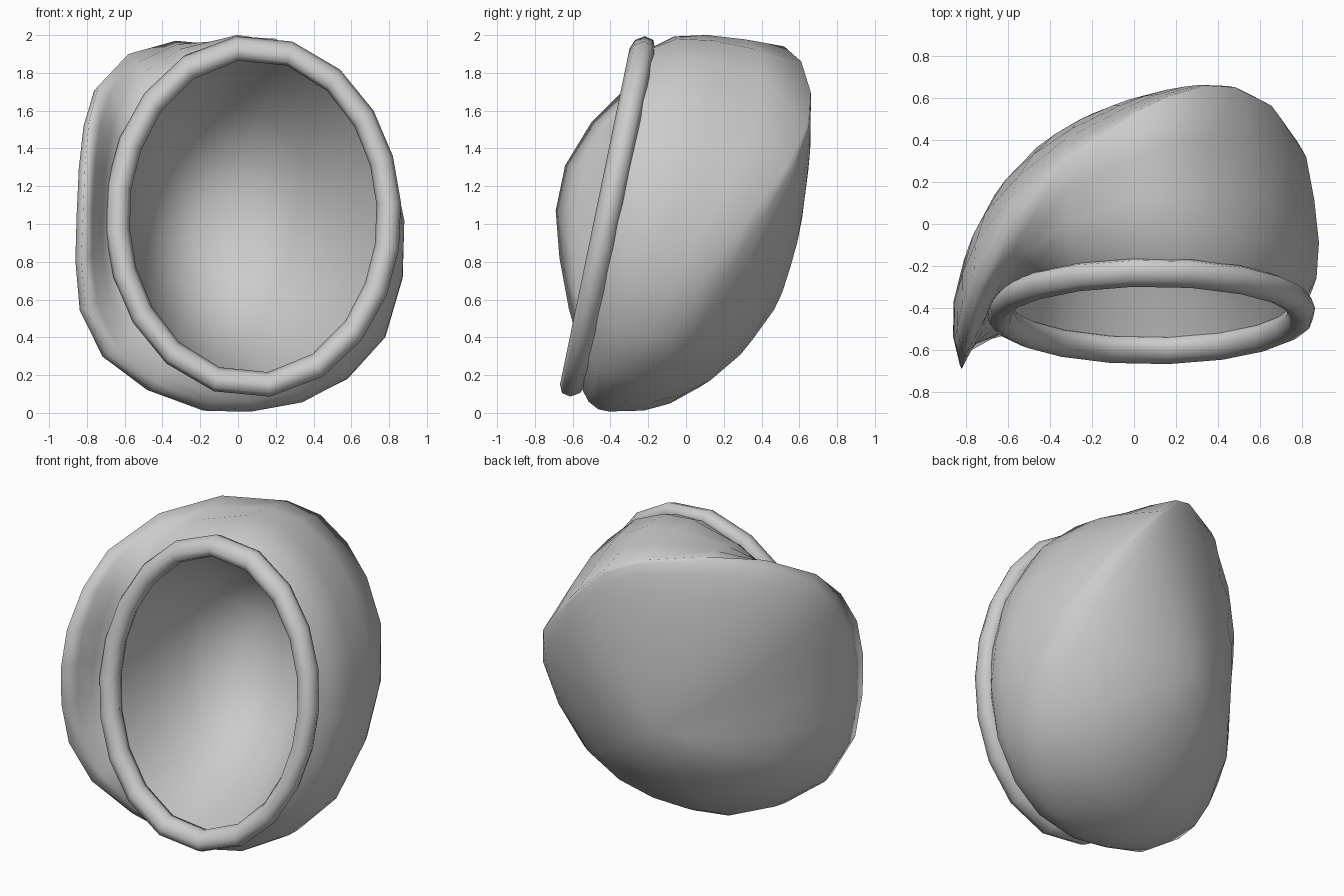
import bpy, bmesh, math
from mathutils import Vector

if "Cube" in bpy.data.objects:
    bpy.data.objects.remove(bpy.data.objects["Cube"])

grey = bpy.data.materials.new("plain grey")
grey.diffuse_color = (0.6, 0.6, 0.6, 1)
grey.use_nodes = True
grey.node_tree.nodes["Principled BSDF"].inputs["Base Color"].default_value = grey.diffuse_color

# crest loop where the sleeve turns over into the back dome
CREST = [Vector(p) for p in [
    (-0.82, -0.69, 1.07), (-0.81, -0.64, 1.31), (-0.79, -0.50, 1.54),
    (-0.74, -0.31, 1.73), (-0.58, 0.00, 1.90), (-0.33, 0.30, 1.97),
    (0.00, 0.52, 1.94), (0.18, 0.61, 1.86), (0.34, 0.66, 1.70),
    (0.50, 0.64, 1.52), (0.68, 0.53, 1.30), (0.82, 0.32, 1.02),
    (0.86, 0.10, 0.72), (0.78, -0.08, 0.40), (0.58, -0.20, 0.18),
    (0.34, -0.29, 0.06), (0.07, -0.34, 0.01), (-0.15, -0.39, 0.01),
    (-0.45, -0.47, 0.12), (-0.69, -0.55, 0.30), (-0.81, -0.62, 0.55),
    (-0.83, -0.67, 0.82)]]
APEX = Vector((-0.15, 0.53, 0.85))
NORMAL = Vector((-0.33, 0.9, -0.1)).normalized()
RIM = Vector((0.08, -0.415, 1.04))
SLOPE = 0.207
ANGLES = [math.atan2(p.z - RIM.z, p.x - RIM.x) for p in CREST]
SEGS = 20
EVEN = [2 * math.pi * (i + 0.3) / SEGS for i in range(SEGS)]


def rim_point(a, grow=0.0, back=0.0):
    """Point on the tilted oval opening, in the front-view direction a."""
    rx, rz = 0.72 + grow, 0.895 + grow
    r = 1 / math.hypot(math.cos(a) / rx, math.sin(a) / rz)
    x, z = r * math.cos(a), r * math.sin(a)
    return RIM + Vector((x, z * SLOPE + back, z))


def dome_point(c, t):
    """Curve from crest point c to the apex, level where it meets the apex."""
    d = c - APEX
    h = -d.dot(NORMAL)
    p1 = c + NORMAL * max(0, 0.6 * h - 0.07)
    p2 = APEX + (d + NORMAL * h) * 0.45
    s = 1 - t
    return c * s**3 + p1 * 3 * s * s * t + p2 * 3 * s * t * t + APEX * t**3


def make(name, rings, apex=None, closed=False):
    """Skin a list of rings, with an optional closing point."""
    bm = bmesh.new()
    loops = [[bm.verts.new(p) for p in ring] for ring in rings]
    n = len(loops[0])
    pairs = list(zip(loops, loops[1:]))
    if closed:
        pairs.append((loops[-1], loops[0]))
    for a, b in pairs:
        for i in range(n):
            j = (i + 1) % n
            bm.faces.new((a[i], a[j], b[j], b[i]))
    if apex is not None:
        v = bm.verts.new(apex)
        for i in range(n):
            bm.faces.new((loops[-1][i], loops[-1][(i + 1) % n], v))
    for f in bm.faces:
        f.smooth = True
    bmesh.ops.recalc_face_normals(bm, faces=bm.faces)
    me = bpy.data.meshes.new(name)
    bm.to_mesh(me)
    bm.free()
    me.materials.append(grey)
    ob = bpy.data.objects.new(name, me)
    bpy.context.collection.objects.link(ob)
    return ob


# outer shell: bulging sleeve from opening to crest, then the back dome
rings = [[rim_point(a, 0.0, 0.04) for a in ANGLES]]
for t in (0.15, 0.4, 0.7):
    ring = []
    for a, c in zip(ANGLES, CREST):
        p = rim_point(a, 0.03, 0.06).lerp(c, t)
        out = Vector((math.cos(a), 0, math.sin(a)))
        side = 1 - max(0, -math.cos(a)) * 1.2
        ring.append(p + out * 0.055 * math.sin(math.pi * t ** 0.7) * side)
    rings.append(ring)
rings.append(CREST)
for t in (0.1, 0.22, 0.36, 0.52, 0.7, 0.86):
    rings.append([dome_point(c, t) for c in CREST])
make("outer_shell", rings, APEX)

# inner lining: deep rounded bowl
depth = Vector((-0.14, 0.86, -0.1))
rings = []
for u in (1, 0.95, 0.85, 0.7, 0.5, 0.25):
    rings.append([RIM + (rim_point(a, -0.03, 0.02) - RIM) * u
                  + depth * (1 - u ** 2.8) for a in EVEN])
make("inner_lining", rings, RIM + depth)

# rolled rim around the opening
sides = 8
rings = []
for k in range(sides):
    b = 2 * math.pi * k / sides
    rings.append([rim_point(a, 0.065 * math.cos(b), 0.068 * math.sin(b))
                  for a in EVEN])
make("rolled_rim", rings, closed=True)
